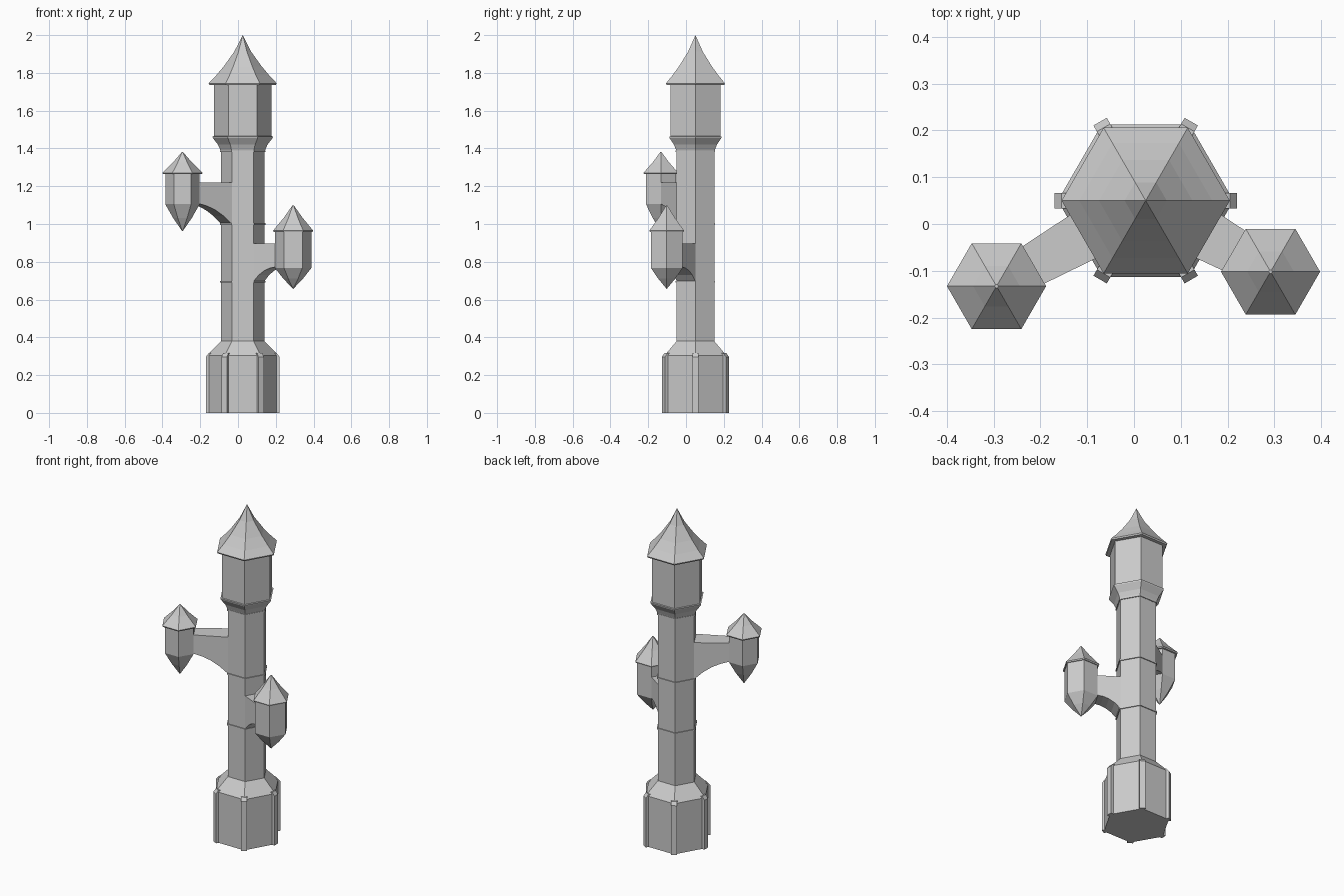
import bpy
from math import cos, sin, radians
from mathutils import Vector

if "Cube" in bpy.data.objects:
    bpy.data.objects.remove(bpy.data.objects["Cube"])

CX, CY = 0.025, 0.05      # tower axis
SHAFT_R = 0.115


def make(name, verts, faces):
    me = bpy.data.meshes.new(name)
    me.from_pydata(verts, [], faces)
    ob = bpy.data.objects.new(name, me)
    bpy.context.collection.objects.link(ob)
    return ob


def hex_point(cx, cy, r, deg):
    return Vector((cx + r * cos(radians(deg)), cy + r * sin(radians(deg)), 0))


def hex_lathe(name, cx, cy, profile):
    """Six-sided stack of (radius, z) rings from bottom to top; radius 0 is a point."""
    verts, rings, faces = [], [], []
    for r, z in profile:
        n = 1 if r == 0 else 6
        rings.append([len(verts) + i for i in range(n)])
        for i in range(n):
            p = hex_point(cx, cy, r, 60 * i)
            verts.append((p.x, p.y, z))
    for a, b in zip(rings, rings[1:]):
        for i in range(6):
            j = (i + 1) % 6
            if len(a) == 1:
                faces.append((a[0], b[j], b[i]))
            elif len(b) == 1:
                faces.append((a[i], a[j], b[0]))
            else:
                faces.append((a[i], a[j], b[j], b[i]))
    if len(rings[0]) == 6:
        faces.append(rings[0][::-1])
    if len(rings[-1]) == 6:
        faces.append(rings[-1])
    return make(name, verts, faces)


def loft(name, sections):
    """Skin four-cornered sections into a closed solid."""
    verts = [p for s in sections for p in s]
    faces = [(0, 1, 2, 3)]
    for k in range(len(sections) - 1):
        o = 4 * k
        for i in range(4):
            j = (i + 1) % 4
            faces.append((o + i, o + 4 + i, o + 4 + j, o + j))
    n = len(verts)
    faces.append((n - 1, n - 2, n - 3, n - 4))
    return make(name, verts, faces)


# Base, shaft, head and roof
hex_lathe("base", CX, CY, [(0.188, 0), (0.188, 0.305), (SHAFT_R, 0.38)])
hex_lathe("shaft", CX, CY, [(SHAFT_R, 0.38), (SHAFT_R, 1.40)])
hex_lathe("head", CX, CY, [(0.116, 1.38), (0.12, 1.395), (0.131, 1.42), (0.158, 1.455),
                           (0.16, 1.463), (0.152, 1.465), (0.152, 1.74)])
hex_lathe("roof", CX, CY, [(0.176, 1.737), (0.18, 1.745), (0.142, 1.785), (0.10, 1.835),
                           (0.045, 1.912), (0, 2.0)])

# Thin bands around the shaft
for i, z in enumerate((0.695, 1.0, 1.385)):
    hex_lathe(f"shaft_band_{i + 1}", CX, CY, [(0.121, z - 0.004), (0.121, z + 0.004)])

# Corner buttresses on the base
for i in range(6):
    out = hex_point(0, 0, 1, 60 * i)
    side = Vector((-out.y, out.x, 0)) * 0.0165
    secs = []
    for z, r in ((0, 0.195), (0.297, 0.195), (0.316, 0.180)):
        c = Vector((CX, CY, z))
        secs.append([c + out * 0.15 - side, c + out * 0.15 + side,
                     c + out * r + side, c + out * r - side])
    loft(f"buttress_{i + 1}", secs[::-1])


def side_turret(side, cx, cy, r, body, roof, face, arm_top, arm_bottom):
    """Hanging turret plus the bracket that joins facing hexagon sides."""
    tip, low, eave, top = body[0], body[1], roof[0], roof[1]
    d = low - tip
    hex_lathe(f"{side}_turret_body", cx, cy,
              [(0, tip), (r * 0.55, tip + d * 0.5), (r, low), (r, eave)])
    h = top - eave
    hex_lathe(f"{side}_turret_roof", cx, cy,
              [(0.103, eave - 0.004), (0.106, eave + 0.003), (0.05, eave + h * 0.52), (0.004, top)])
    a0, b0 = (hex_point(CX, CY, SHAFT_R, face + s) for s in (-30, 30))
    a1, b1 = (hex_point(cx, cy, r, face + 180 + s) for s in (30, -30))
    secs = []
    n = len(arm_bottom) - 1
    for k, zb in enumerate(arm_bottom):
        a, b = a0.lerp(a1, k / n), b0.lerp(b1, k / n)
        secs.append([(a.x, a.y, zb), (b.x, b.y, zb), (b.x, b.y, arm_top), (a.x, a.y, arm_top)])
    loft(f"{side}_bracket", secs)


# Side turrets on curved brackets
side_turret("left", -0.294, -0.133, 0.091, (0.96, 1.105), (1.268, 1.38), 210,
            1.22, [1.0, 1.042, 1.073, 1.094, 1.107])
side_turret("right", 0.292, -0.102, 0.097, (0.656, 0.768), (0.962, 1.098), 330,
            0.897, [0.697, 0.731, 0.753, 0.766, 0.772])

# Consistent outward normals
import bmesh
for ob in bpy.context.collection.objects:
    bm = bmesh.new()
    bm.from_mesh(ob.data)
    bmesh.ops.recalc_face_normals(bm, faces=bm.faces)
    bm.to_mesh(ob.data)
    bm.free()
